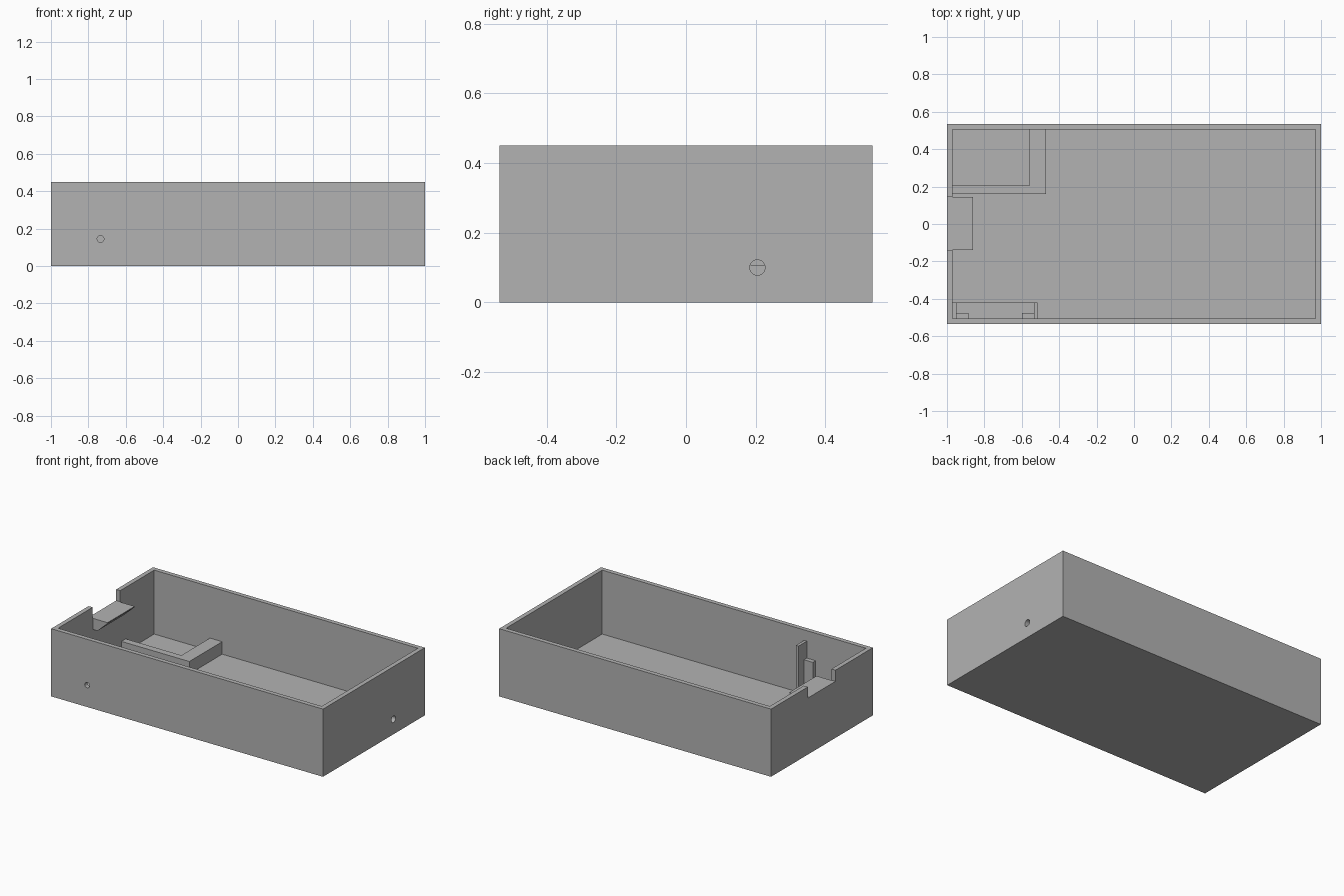
import bpy
import math
from mathutils import Vector

if "Cube" in bpy.data.objects:
    bpy.data.objects.remove(bpy.data.objects["Cube"])

# Overall sizes
HX, HY, H = 1.0, 0.535, 0.45
WALL, FLOOR = 0.03, 0.025
IX, IY = HX - WALL, HY - WALL

grey = bpy.data.materials.new("plain grey")
grey.use_nodes = True
COLOUR = (0.45, 0.45, 0.45, 1)
grey.diffuse_color = COLOUR
grey.node_tree.nodes["Principled BSDF"].inputs["Base Color"].default_value = COLOUR


def prism(name, profile, axis, start, end):
    """Extrude a 2D profile along 'y' (profile in x, z) or 'z' (profile in x, y)."""
    def point(p, t):
        return (p[0], t, p[1]) if axis == "y" else (p[0], p[1], t)
    n = len(profile)
    verts = [point(p, t) for t in (start, end) for p in profile]
    faces = [list(range(n))[::-1], list(range(n, 2 * n))]
    faces += [(i, (i + 1) % n, n + (i + 1) % n, n + i) for i in range(n)]
    if axis == "y":
        faces = [list(f)[::-1] for f in faces]
    mesh = bpy.data.meshes.new(name)
    mesh.from_pydata(verts, [], faces)
    mesh.materials.append(grey)
    obj = bpy.data.objects.new(name, mesh)
    bpy.context.collection.objects.link(obj)
    return obj


def box(name, x0, x1, y0, y1, z0, z1):
    return prism(name, [(x0, y0), (x1, y0), (x1, y1), (x0, y1)], "z", z0, z1)


def drill(name, centre, radius, direction):
    bpy.ops.mesh.primitive_cylinder_add(vertices=32, radius=radius, depth=0.1, location=centre)
    obj = bpy.context.object
    obj.name = name
    obj.rotation_euler = Vector(direction).to_track_quat("Z", "Y").to_euler()
    obj.data.materials.append(grey)
    return obj


def cut(target, cutter):
    mod = target.modifiers.new("cut", "BOOLEAN")
    mod.operation, mod.solver, mod.object = "DIFFERENCE", "EXACT", cutter
    cutter.hide_render = True
    bpy.context.view_layer.objects.active = target
    bpy.ops.object.modifier_apply(modifier=mod.name)
    bpy.data.objects.remove(cutter)


# Open tray with a notch in its right wall and two cable holes
SHELF_Z = 0.376
tray = box("tray", -HX, HX, -HY, HY, 0, H)
cut(tray, box("cavity", -IX, IX, -IY, IY, FLOOR, H + 0.1))
cut(tray, box("notch", -HX - 0.1, -IX + 0.01, -0.142, 0.148, SHELF_Z, H + 0.1))
cut(tray, drill("front_hole", (-0.735, -HY, 0.145), 0.018, (0, 1, 0)))
cut(tray, drill("side_hole", (HX, 0.205, 0.10), 0.022, (1, 0, 0)))

# Shelf inside the notch, with a sloped underside
prism("notch_shelf", [(-IX, 0.302), (-0.935, 0.302), (-0.862, 0.37),
                      (-0.862, SHELF_Z), (-IX, SHELF_Z)], "y", -0.14, 0.145)

# L-shaped rail making a corner pocket
prism("corner_rail", [(-IX, 0.16), (-0.47, 0.16), (-0.47, IY), (-0.56, IY),
                      (-0.56, 0.205), (-IX, 0.205)], "z", FLOOR, 0.108)

# Board holder behind the front wall: two side plates, two tabs and a low base
MID = -0.7425
for side, label in ((-1, "right"), (1, "left")):
    def span(a, b):
        return sorted((MID + side * a, MID + side * b))
    box(label + "_holder_plate", *span(0.2075, 0.2275), -IY, -0.42, FLOOR, 0.38)
    box(label + "_holder_tab", *span(0.1425, 0.2075), -IY, -0.475, FLOOR, 0.268)
box("holder_base", MID - 0.2075, MID + 0.2075, -IY, -0.42, FLOOR, 0.06)
